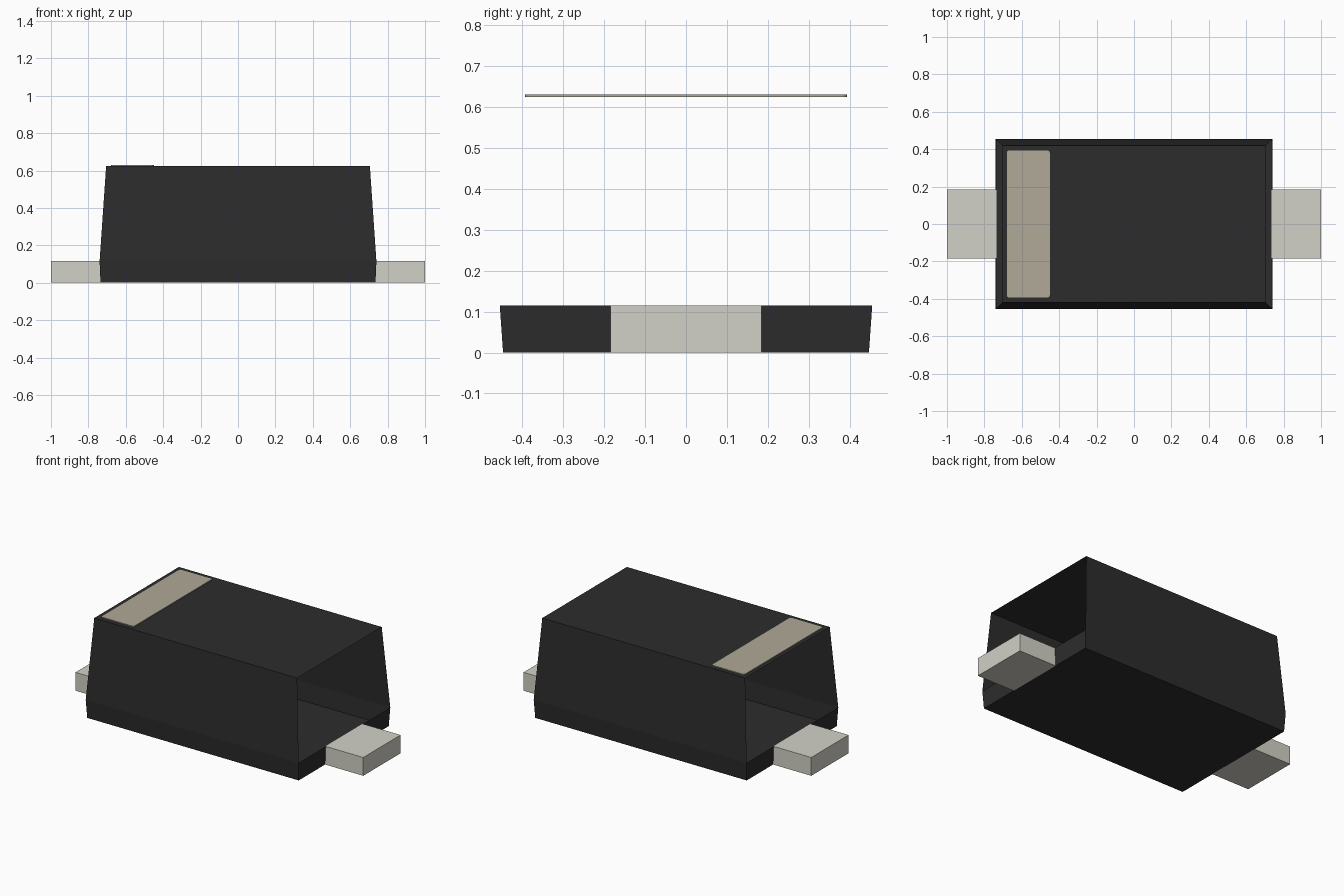
import bpy, bmesh

cube = bpy.data.objects.get("Cube")
if cube:
    bpy.data.objects.remove(cube, do_unlink=True)


def material(name, rgb):
    m = bpy.data.materials.new(name)
    m.use_nodes = True
    m.diffuse_color = (*rgb, 1)
    m.node_tree.nodes["Principled BSDF"].inputs["Base Color"].default_value = (*rgb, 1)
    return m


black = material("black plastic", (0.026, 0.0255, 0.0255))
metal = material("pale metal", (0.645, 0.638, 0.572))
tan = material("tan marking", (0.435, 0.398, 0.316))


def finish(bm, name, mat):
    mesh = bpy.data.meshes.new(name)
    bm.to_mesh(mesh)
    bm.free()
    mesh.materials.append(mat)
    ob = bpy.data.objects.new(name, mesh)
    bpy.context.collection.objects.link(ob)
    return ob


def box(name, lo, hi, mat, corner=0):
    bm = bmesh.new()
    bmesh.ops.create_cube(bm, size=1)
    for v in bm.verts:
        v.co = [(a + b) / 2 + c * (b - a) for a, b, c in zip(lo, hi, v.co)]
    if corner:  # round the upright corners only
        upright = [e for e in bm.edges if abs(e.verts[0].co.z - e.verts[1].co.z) > 1e-4]
        bmesh.ops.bevel(bm, geom=upright, offset=corner, segments=3,
                        profile=0.5, affect='EDGES')
    return finish(bm, name, mat)


# Body shell: rectangular rings (half length, half width, height), widest at the seam
bm = bmesh.new()
rings = []
for hx, hy, z in ((0.735, 0.447, 0), (0.74, 0.455, 0.115), (0.705, 0.42, 0.625)):
    rings.append([bm.verts.new((sx * hx, sy * hy, z))
                  for sx, sy in ((-1, -1), (1, -1), (1, 1), (-1, 1))])
bm.faces.new(rings[0][::-1])
bm.faces.new(rings[2])
for level in range(2):
    low, high = rings[level], rings[level + 1]
    for i in range(4):
        if level == 1 and i in (1, 3):
            continue  # both ends are open above the seam
        j = (i + 1) % 4
        bm.faces.new((low[i], low[j], high[j], high[i]))
finish(bm, "body_shell", black)

# Flat leads at both ends
box("left_lead", (0.733, -0.185, 0), (1, 0.185, 0.115), metal)
box("right_lead", (-1, -0.185, 0), (-0.733, 0.185, 0.115), metal)

# Polarity band on the top
box("polarity_band", (-0.68, -0.393, 0.6245), (-0.45, 0.393, 0.63), tan, corner=0.012)
